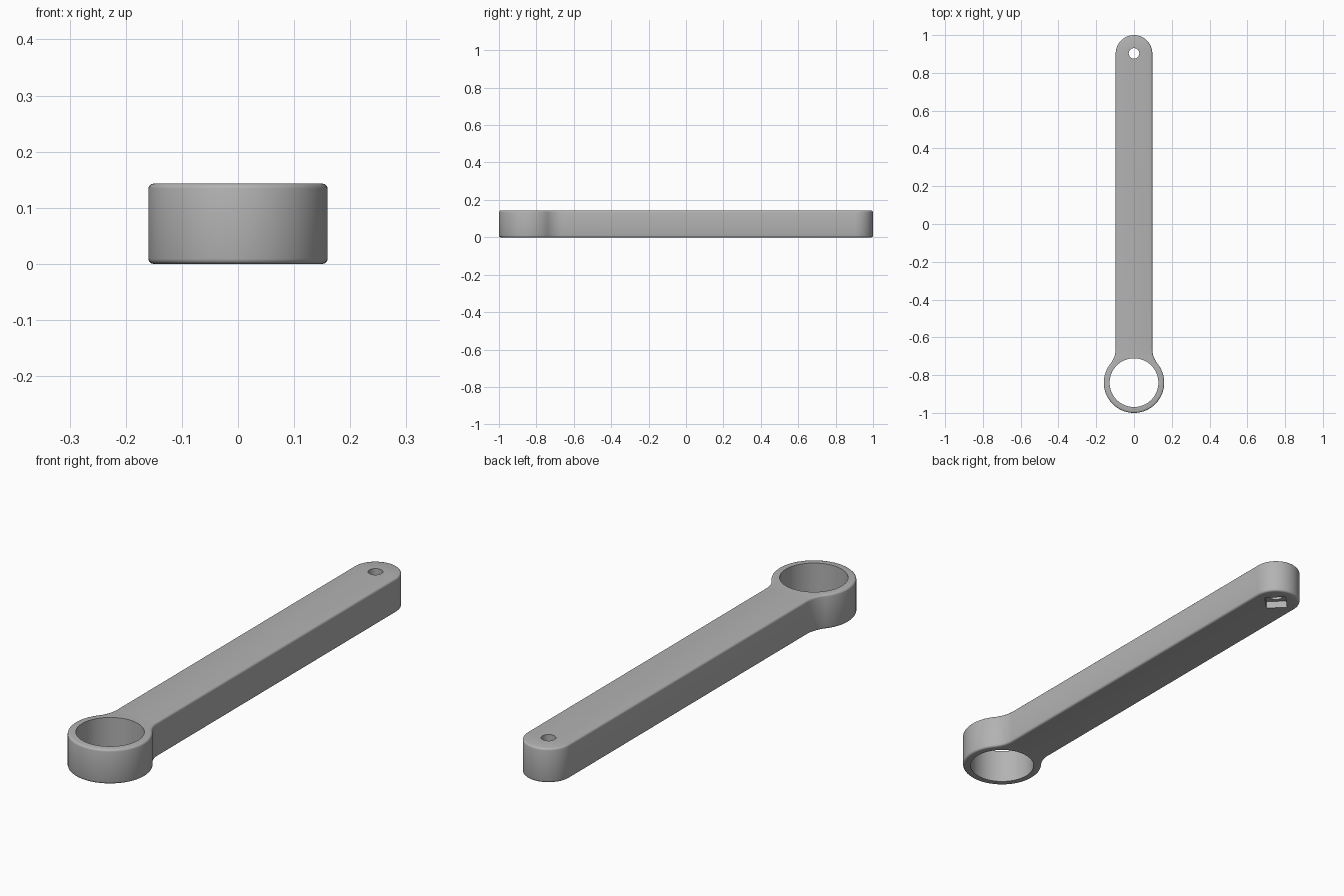
import bpy, bmesh, math
from math import sin, cos, pi, radians

if "Cube" in bpy.data.objects:
    bpy.data.objects.remove(bpy.data.objects["Cube"])

H = 0.143                          # thickness
RING_Y, RING_R, BORE_R = -0.84, 0.16, 0.129
TIP_Y, ARM = 0.903, 0.097          # tip centre, half width of the arm
NECK_DY = 0.18                     # start of the neck fillet above the ring centre
NECK_R = (ARM**2 + NECK_DY**2 - RING_R**2) / (2 * (RING_R - ARM))

grey = bpy.data.materials.new("plain grey")
grey.diffuse_color = (0.45, 0.45, 0.45, 1)
grey.use_nodes = True
grey.node_tree.nodes["Principled BSDF"].inputs["Base Color"].default_value = grey.diffuse_color


def arc(cx, cy, r, a0, a1, n):
    return [(cx + r * cos(a0 + (a1 - a0) * i / n),
             cy + r * sin(a0 + (a1 - a0) * i / n)) for i in range(n + 1)]


def prism(name, outline, z0, z1):
    bm = bmesh.new()
    base = bm.faces.new([bm.verts.new((x, y, z0)) for x, y in outline])
    top = bmesh.ops.extrude_face_region(bm, geom=[base])["geom"]
    bmesh.ops.translate(bm, vec=(0, 0, z1 - z0),
                        verts=[v for v in top if isinstance(v, bmesh.types.BMVert)])
    bmesh.ops.recalc_face_normals(bm, faces=bm.faces)
    me = bpy.data.meshes.new(name)
    bm.to_mesh(me)
    bm.free()
    me.materials.append(grey)
    ob = bpy.data.objects.new(name, me)
    bpy.context.collection.objects.link(ob)
    return ob


# Right half of the outline: ring, neck fillet, rounded tip
join = math.atan2(NECK_DY, ARM + NECK_R)
half = arc(0, RING_Y, RING_R, -pi / 2, join, 28)
half += arc(ARM + NECK_R, RING_Y + NECK_DY, NECK_R, pi + join, pi, 10)[1:]
half += arc(0, TIP_Y, ARM, 0, pi / 2, 16)
outline = half + [(-x, y) for x, y in half[-2:0:-1]]

# Lever body with softly rounded outer edges
lever = prism("lever_arm", outline, 0, H)
bev = lever.modifiers.new("edge_round", 'BEVEL')
bev.width = 0.009
bev.segments = 3
bev.limit_method = 'ANGLE'
bev.angle_limit = radians(50)

# Ring bore, pin hole and square nut pocket under the tip
cutters = [
    prism("bore_cutter", arc(0, RING_Y, BORE_R, 0, 2 * pi, 64)[:-1], -0.1, H + 0.1),
    prism("pin_hole_cutter", arc(0, TIP_Y, 0.028, 0, 2 * pi, 32)[:-1], -0.1, H + 0.1),
    prism("nut_pocket_cutter", arc(0, TIP_Y, 0.06, 0, 2 * pi, 4)[:-1], -0.1, 0.03),
]
for c in cutters:
    c.hide_render = True
    m = lever.modifiers.new(c.name, 'BOOLEAN')
    m.operation = 'DIFFERENCE'
    m.solver = 'EXACT'
    m.object = c

# Apply everything, drop the cutters, smooth the curved walls
bpy.context.view_layer.objects.active = lever
lever.select_set(True)
for m in list(lever.modifiers):
    bpy.ops.object.modifier_apply(modifier=m.name)
for c in cutters:
    bpy.data.objects.remove(c)
bpy.ops.object.shade_smooth_by_angle(angle=radians(35))
